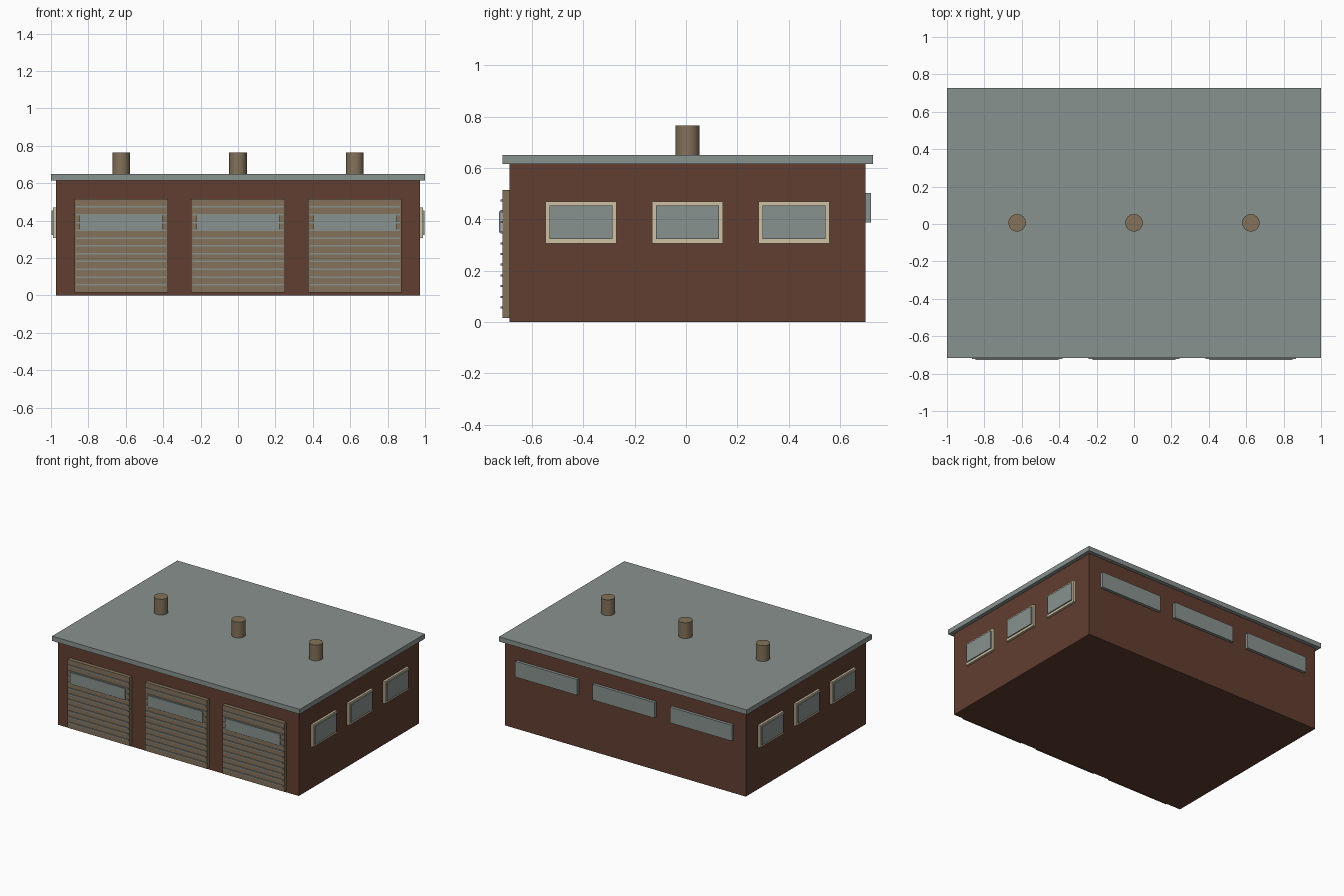
import bpy

if "Cube" in bpy.data.objects:
    bpy.data.objects.remove(bpy.data.objects["Cube"])


def lin(c):
    c /= 255
    return c / 12.92 if c <= 0.04045 else ((c + 0.055) / 1.055) ** 2.4


def material(name, r, g, b):
    m = bpy.data.materials.new(name)
    m.diffuse_color = (lin(r), lin(g), lin(b), 1)
    m.use_nodes = True
    m.node_tree.nodes["Principled BSDF"].inputs["Base Color"].default_value = m.diffuse_color
    return m


BRICK = material("brick brown", 97, 62, 49)
GREY = material("slate grey", 137, 146, 143)
TAN = material("dull tan", 131, 114, 90)
CREAM = material("cream", 206, 193, 164)


def box(name, mat, x0, x1, y0, y1, z0, z1):
    bpy.ops.mesh.primitive_cube_add(
        size=1, location=((x0 + x1) / 2, (y0 + y1) / 2, (z0 + z1) / 2))
    ob = bpy.context.object
    ob.name = name
    ob.scale = (x1 - x0, y1 - y0, z1 - z0)
    bpy.ops.object.transform_apply(location=False, rotation=False, scale=True)
    ob.data.materials.append(mat)
    return ob


YC = 0.006  # centre line of the building in y

# Walls and flat roof slab
box("walls", BRICK, -0.973, 0.973, YC - 0.694, YC + 0.694, 0, 0.615)
box("roof", GREY, -1, 1, YC - 0.722, YC + 0.722, 0.615, 0.65)

for x in (-0.625, 0, 0.625):
    # Roof vent
    bpy.ops.mesh.primitive_cylinder_add(
        vertices=16, radius=0.047, depth=0.125, location=(x, YC, 0.7025))
    vent = bpy.context.object
    vent.name = "roof_vent"
    vent.data.materials.append(TAN)
    bpy.ops.object.shade_smooth_by_angle()

    # Garage door with horizontal ribs and a long window
    box("garage_door", TAN, x - 0.25, x + 0.25, -0.716, -0.685, 0.015, 0.515)
    for i in range(1, 12):
        z = 0.015 + i * 0.5 / 12
        box("door_rib", GREY, x - 0.242, x + 0.242, -0.723, -0.714,
            z - 0.004, z + 0.004)
    box("door_window", GREY, x - 0.222, x + 0.222, -0.728, -0.72, 0.348, 0.431)

    # Long window in the back wall
    box("back_window", GREY, x - 0.25, x + 0.25, 0.699, 0.721, 0.387, 0.502)

# Framed windows on both side walls
for s in (-1, 1):
    for y in (YC - 0.415, YC, YC + 0.415):
        xs = sorted((s * 0.965, s * 0.989))
        box("side_window_frame", CREAM, *xs, y - 0.138, y + 0.138, 0.306, 0.469)
        xs = sorted((s * 0.985, s * 0.997))
        box("side_window_glass", GREY, *xs, y - 0.123, y + 0.123, 0.323, 0.455)
